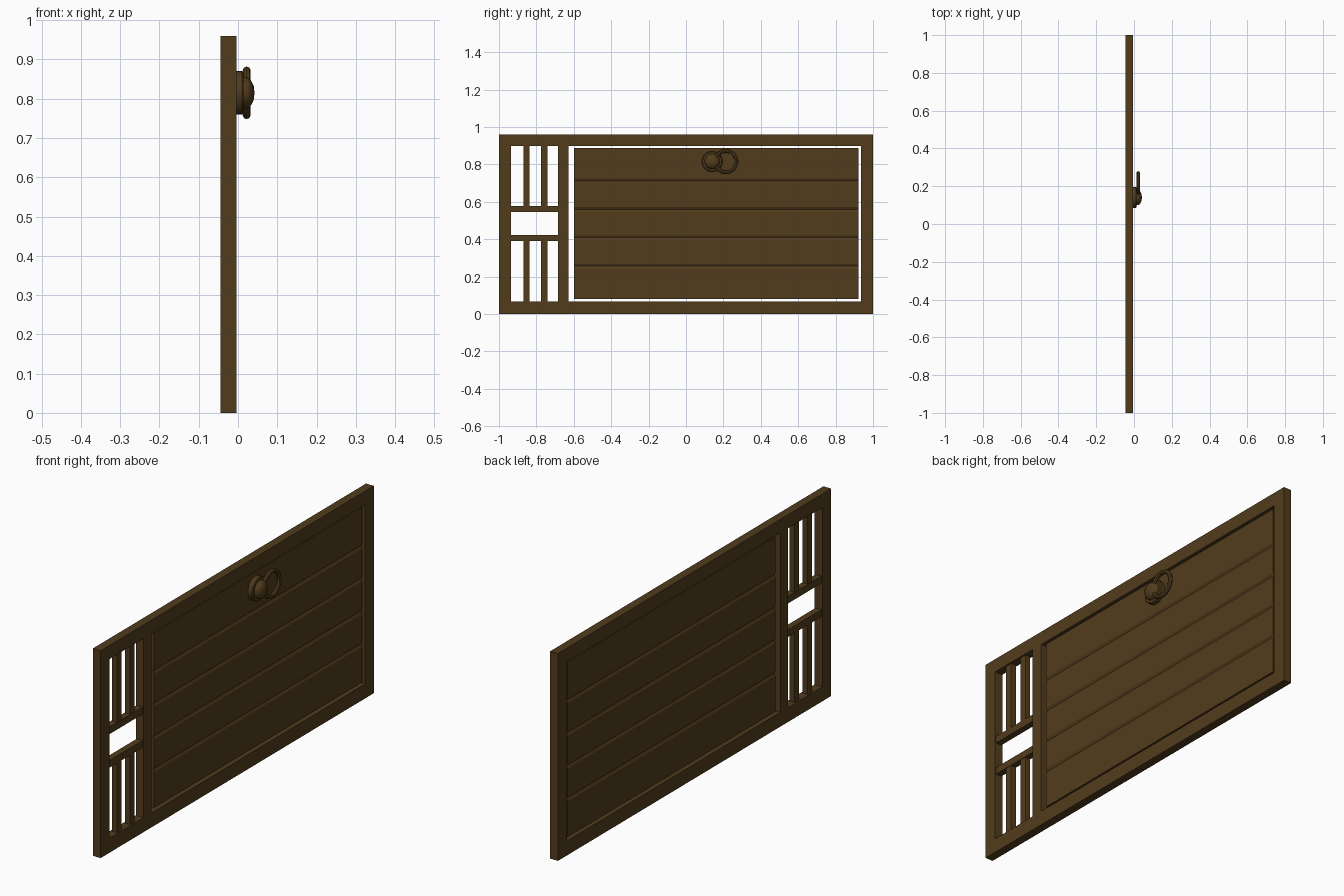
import bpy, bmesh, math

if "Cube" in bpy.data.objects:
    bpy.data.objects.remove(bpy.data.objects["Cube"])

wood = bpy.data.materials.new("dark_wood")
wood.diffuse_color = (0.085, 0.045, 0.012, 1)
wood.use_nodes = True
wood.node_tree.nodes["Principled BSDF"].inputs["Base Color"].default_value = wood.diffuse_color


def finish(name, bm, smooth=False):
    bmesh.ops.recalc_face_normals(bm, faces=bm.faces)
    me = bpy.data.meshes.new(name)
    bm.to_mesh(me)
    bm.free()
    ob = bpy.data.objects.new(name, me)
    bpy.context.collection.objects.link(ob)
    me.materials.append(wood)
    if smooth:
        bpy.ops.object.select_all(action='DESELECT')
        ob.select_set(True)
        bpy.context.view_layer.objects.active = ob
        bpy.ops.object.shade_smooth_by_angle(angle=math.radians(35))
    return ob


def box(name, x0, x1, y0, y1, z0, z1):
    bm = bmesh.new()
    bmesh.ops.create_cube(bm, size=1)
    for v in bm.verts:
        v.co = ((x0 + x1) / 2 + v.co.x * (x1 - x0),
                (y0 + y1) / 2 + v.co.y * (y1 - y0),
                (z0 + z1) / 2 + v.co.z * (z1 - z0))
    return finish(name, bm)


def lathe(name, profile, x, y, z, steps, closed=False):
    """Spin (radius, height) points around an axis parallel to x."""
    bm = bmesh.new()
    vs = [bm.verts.new((x + h, y + r, z)) for r, h in profile]
    es = [bm.edges.new(p) for p in zip(vs, vs[1:])]
    if closed:
        es.append(bm.edges.new((vs[-1], vs[0])))
    bmesh.ops.spin(bm, geom=vs + es, cent=(x, y, z), axis=(1, 0, 0),
                   angle=2 * math.pi, steps=steps)
    bmesh.ops.remove_doubles(bm, verts=bm.verts, dist=1e-5)
    return finish(name, bm, True)


X0, X1 = -0.044, -0.004
TOP = 0.96

# Outer frame and the post beside the window
box("frame_bottom", X0, X1, -0.935, 0.935, 0, 0.067)
box("frame_top", X0, X1, -0.935, 0.935, 0.897, TOP)
box("frame_left", X0, X1, -1, -0.935, 0, TOP)
box("frame_right", X0, X1, 0.935, 1, 0, TOP)
box("window_post", X0, X1, -0.685, -0.627, 0.067, 0.897)

# Window crossbars and upright bars
for i, z in enumerate((0.39, 0.545)):
    box(f"window_crossbar_{i}", -0.039, -0.009, -0.935, -0.685, z, z + 0.033)
for i, (z0, z1) in enumerate(((0.067, 0.39), (0.578, 0.897))):
    for j, y in enumerate((-0.87, -0.775)):
        box(f"window_bar_{i}_{j}", -0.037, -0.011, y, y + 0.034, z0, z1)

# Five horizontal planks with chamfered long edges
edges = [0.079, 0.256, 0.408, 0.559, 0.711, 0.888]
for i, (z0, z1) in enumerate(zip(edges, edges[1:])):
    lo = 0.012 if i > 0 else 0
    hi = 0.012 if i < 4 else 0
    a, b, c = -0.039, -0.009, 0.006
    prof = [(a, z0 + lo), (a + c, z0), (b - c, z0), (b, z0 + lo),
            (b, z1 - hi), (b - c, z1), (a + c, z1), (a, z1 - hi)]
    bm = bmesh.new()
    f = bm.faces.new([bm.verts.new((x, -0.6, z)) for x, z in prof])
    ext = bmesh.ops.extrude_face_region(bm, geom=[f])["geom"]
    bmesh.ops.translate(bm, vec=(0, 1.522, 0),
                        verts=[g for g in ext if isinstance(g, bmesh.types.BMVert)])
    finish(f"plank_{i}", bm)

# Domed knob on a round backplate
lathe("knob", [(0, -0.009), (0.055, -0.009), (0.055, 0.010), (0.051, 0.014),
               (0.041, 0.014), (0.039, 0.025), (0.032, 0.033),
               (0.018, 0.040), (0, 0.042)], 0, 0.14, 0.815, 32)

# Pull ring
tube = [(0.057 + 0.010 * math.cos(k * math.pi / 4),
         0.010 * math.sin(k * math.pi / 4)) for k in range(8)]
lathe("pull_ring", tube, 0.022, 0.213, 0.815, 32, closed=True)
